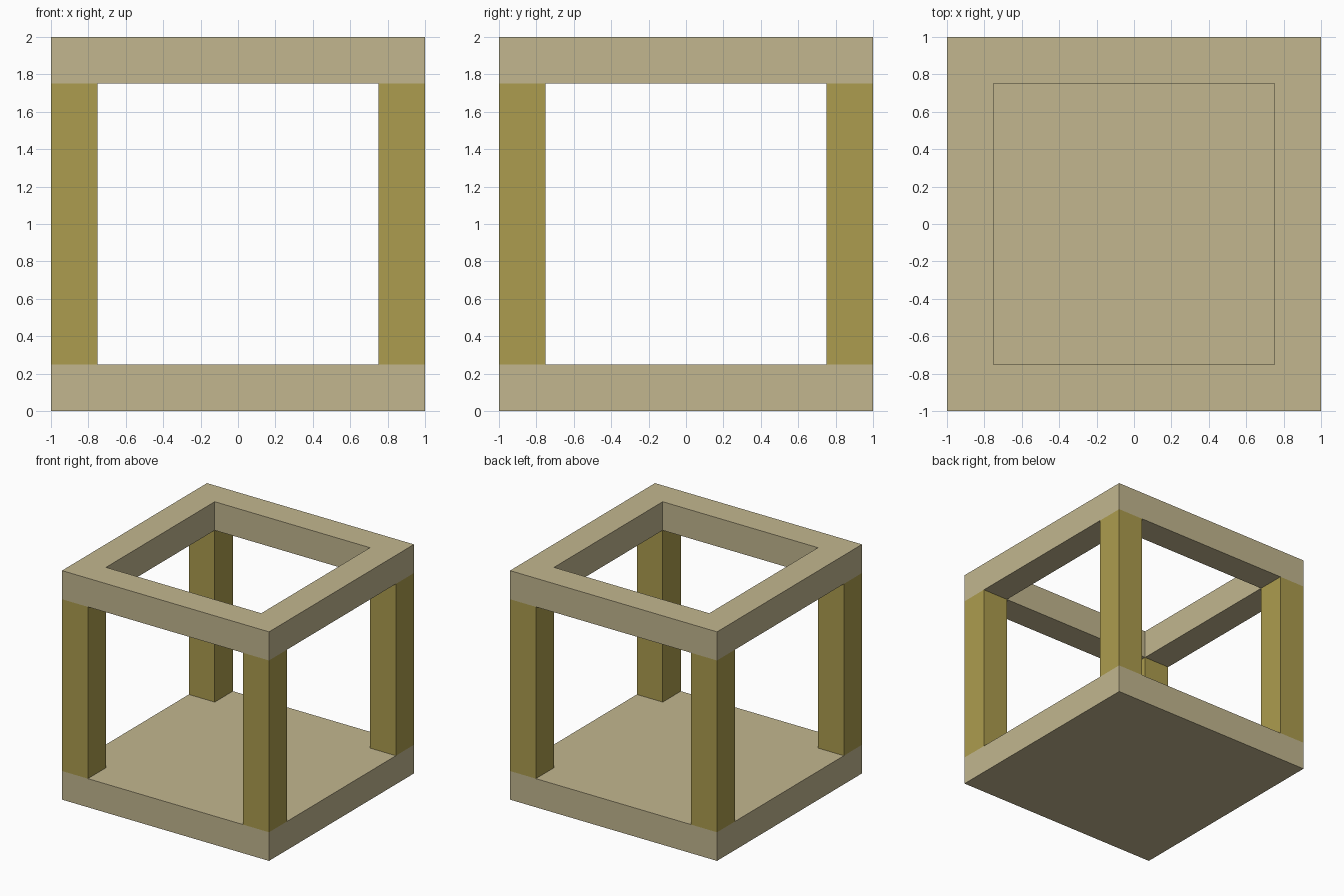
import bpy
import bmesh
from mathutils import Matrix, Vector

if "Cube" in bpy.data.objects:
    bpy.data.objects.remove(bpy.data.objects["Cube"], do_unlink=True)

SIZE = 2.0    # overall width, depth and height
BAR = 0.25    # thickness of slab, frame and posts


def material(name, colour):
    mat = bpy.data.materials.new(name)
    mat.use_nodes = True
    mat.diffuse_color = colour
    mat.node_tree.nodes["Principled BSDF"].inputs["Base Color"].default_value = colour
    return mat


def box_mesh(centre, size):
    bm = bmesh.new()
    matrix = Matrix.Translation(centre) @ Matrix.Diagonal(Vector(size)).to_4x4()
    bmesh.ops.create_cube(bm, size=1, matrix=matrix)
    return bm


def add_object(name, bm, mat):
    mesh = bpy.data.meshes.new(name)
    bm.to_mesh(mesh)
    bm.free()
    mesh.materials.append(mat)
    obj = bpy.data.objects.new(name, mesh)
    bpy.context.collection.objects.link(obj)
    return obj


tan = material("pale tan", (0.54, 0.47, 0.275, 1))
gold = material("dull gold", (0.415, 0.335, 0.077, 1))

# Solid base slab
add_object("base_slab", box_mesh((0, 0, BAR / 2), (SIZE, SIZE, BAR)), tan)

# Open top frame: inset the top and bottom, then bridge the opening
bm = box_mesh((0, 0, SIZE - BAR / 2), (SIZE, SIZE, BAR))
bm.normal_update()
caps = [f for f in bm.faces if abs(f.normal.z) > 0.9]
bmesh.ops.inset_individual(bm, faces=caps, thickness=BAR, use_even_offset=True)
rim = [e for f in caps for e in f.edges]
bmesh.ops.delete(bm, geom=caps, context='FACES_ONLY')
bmesh.ops.bridge_loops(bm, edges=rim)
bmesh.ops.recalc_face_normals(bm, faces=bm.faces)
add_object("top_frame", bm, tan)

# Four corner posts between slab and frame
offset = (SIZE - BAR) / 2
for y, depth in ((-offset, "front"), (offset, "back")):
    for x, side in ((-offset, "right"), (offset, "left")):
        post = box_mesh((x, y, SIZE / 2), (BAR, BAR, SIZE - 2 * BAR))
        add_object(f"{depth}_{side}_post", post, gold)
